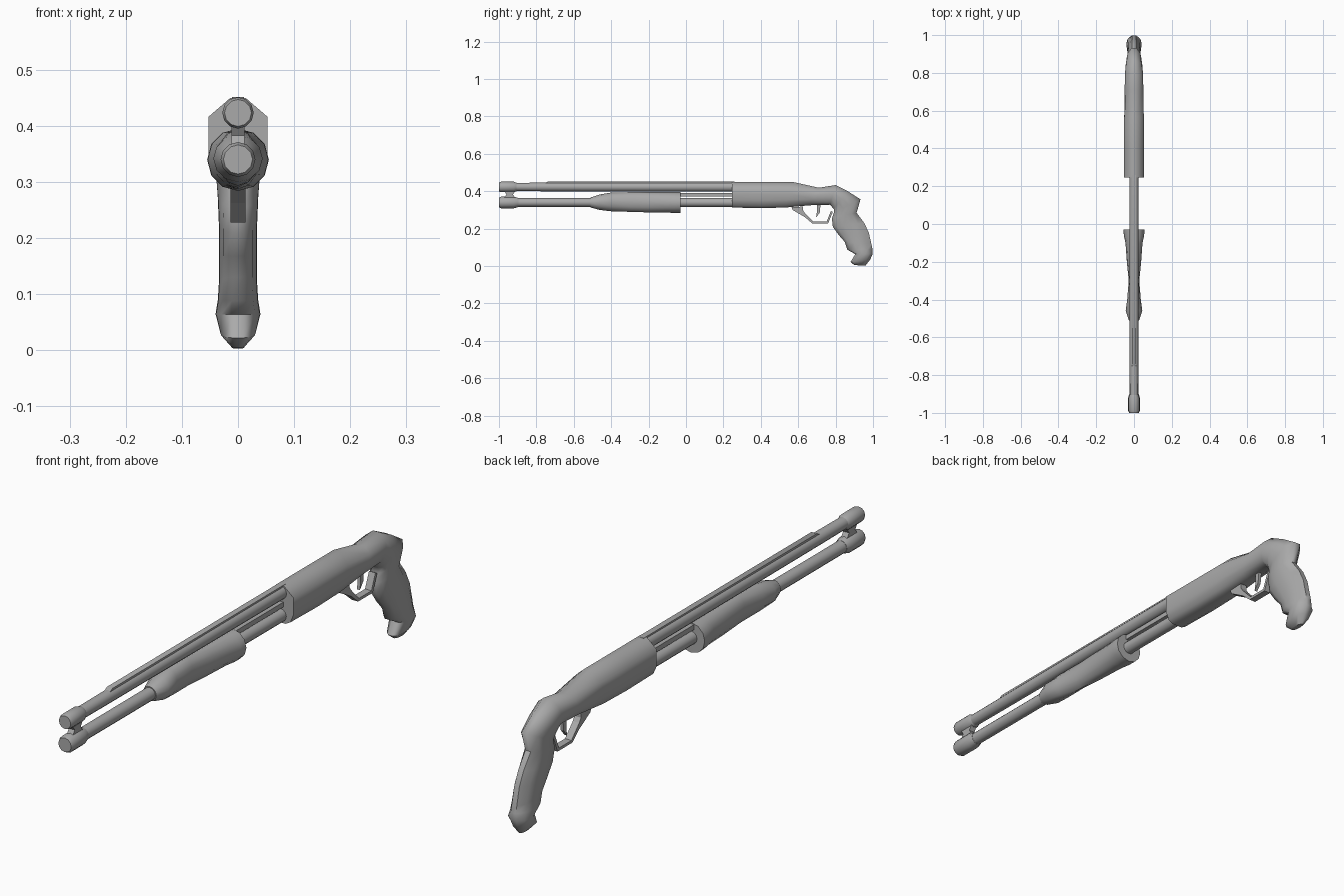
import bpy, bmesh, math
from mathutils import Vector

if "Cube" in bpy.data.objects:
    bpy.data.objects.remove(bpy.data.objects["Cube"])

GREY = (0.4, 0.4, 0.4, 1)
grey = bpy.data.materials.new("plain grey")
grey.use_nodes = True
grey.diffuse_color = GREY
grey.node_tree.nodes["Principled BSDF"].inputs["Base Color"].default_value = GREY


def finish(name, bm, angle=45):
    bmesh.ops.recalc_face_normals(bm, faces=bm.faces)
    mesh = bpy.data.meshes.new(name)
    bm.to_mesh(mesh)
    bm.free()
    mesh.materials.append(grey)
    ob = bpy.data.objects.new(name, mesh)
    bpy.context.collection.objects.link(ob)
    bpy.ops.object.select_all(action='DESELECT')
    ob.select_set(True)
    bpy.context.view_layer.objects.active = ob
    bpy.ops.object.shade_smooth_by_angle(angle=math.radians(angle))
    return ob


def mirrored(half):
    """Complete a right-hand half outline, listed from top to bottom."""
    return half + [(-u, v) for u, v in reversed(half)]


def round_section(n):
    return [(math.sin(t), math.cos(t)) for t in (2 * math.pi * i / n for i in range(n))]


def loft(name, stations, angle=45):
    """Each station: low point (y, z), high point (y, z), half width, section."""
    bm = bmesh.new()
    rings = []
    for low, high, width, section in stations:
        a, b = Vector((0, *low)), Vector((0, *high))
        mid, half = (a + b) / 2, (b - a) / 2
        rings.append([bm.verts.new(mid + half * v + Vector((width * u, 0, 0)))
                      for u, v in section])
    n = len(rings[0])
    for r, s in zip(rings, rings[1:]):
        for i in range(n):
            j = (i + 1) % n
            bm.faces.new((r[i], r[j], s[j], s[i]))
    bm.faces.new(rings[0])
    bm.faces.new(rings[-1])
    return finish(name, bm, angle)


def tube(name, z, profile, sides=12):
    """Turned part along y, profile of (y, radius)."""
    ring = round_section(sides)
    return loft(name, [((y, z - r), (y, z + r), r, ring) for y, r in profile])


def plate(name, outline, half_width):
    """Side outline of (y, z) given thickness across x."""
    bm = bmesh.new()
    face = bm.faces.new([bm.verts.new((-half_width, y, z)) for y, z in outline])
    new = bmesh.ops.extrude_face_region(bm, geom=[face])["geom"]
    bmesh.ops.translate(bm, vec=(2 * half_width, 0, 0),
                        verts=[v for v in new if isinstance(v, bmesh.types.BMVert)])
    return finish(name, bm, 30)


def box(name, y0, y1, z0, z1, half_width):
    return plate(name, [(y0, z0), (y1, z0), (y1, z1), (y0, z1)], half_width)


# Barrel, muzzle ring and top rib
tube("barrel", 0.423, [(-0.93, 0.022), (-0.76, 0.023), (0.27, 0.025)])
tube("muzzle_ring", 0.423, [(-1, 0.024), (-0.99, 0.028), (-0.92, 0.028), (-0.905, 0.022)])
plate("barrel_rib", [(-0.77, 0.435), (0.26, 0.435), (0.26, 0.451), (-0.74, 0.451)], 0.011)

# Magazine tube with its front cap
tube("magazine_tube", 0.34, [(-0.93, 0.023), (0.27, 0.024)])
tube("magazine_cap", 0.34, [(-1, 0.026), (-0.988, 0.031), (-0.92, 0.031), (-0.895, 0.024)])
plate("barrel_clamp", [(-0.975, 0.36), (-0.91, 0.36), (-0.925, 0.383), (-0.91, 0.405),
                       (-0.975, 0.405), (-0.96, 0.383)], 0.012)
box("action_bar", -0.06, 0.27, 0.372, 0.39, 0.012)

# Sliding fore-end, pinched along its sides
ring = round_section(12)
pump = [(-0.51, 0.313, 0.367, 0.027), (-0.46, 0.3, 0.383, 0.044),
        (-0.4, 0.293, 0.393, 0.036), (-0.3, 0.29, 0.395, 0.028),
        (-0.2, 0.287, 0.395, 0.038), (-0.1, 0.286, 0.395, 0.045),
        (-0.06, 0.284, 0.395, 0.054), (-0.03, 0.284, 0.395, 0.055)]
loft("fore_end", [((y, lo), (y, hi), w, ring) for y, lo, hi, w in pump])

# Receiver flowing into the pistol grip
boxy = mirrored([(0.25, 1), (1, 0.5), (1, 0.1), (1, -0.4), (0.75, -0.85), (0.4, -1)])
soft = mirrored([(0.3, 1), (0.85, 0.6), (1, 0.15), (0.97, -0.3), (0.75, -0.75), (0.3, -1)])
loft("receiver_and_grip", [
    ((0.245, 0.313), (0.245, 0.45), 0.053, boxy),
    ((0.4, 0.31), (0.4, 0.45), 0.053, boxy),
    ((0.53, 0.313), (0.57, 0.45), 0.052, boxy),
    ((0.66, 0.325), (0.71, 0.419), 0.05, soft),
    ((0.77, 0.328), (0.8, 0.433), 0.048, soft),
    ((0.79, 0.305), (0.865, 0.4), 0.045, soft),
    ((0.79, 0.285), (0.933, 0.357), 0.04, soft),
    ((0.78, 0.255), (0.912, 0.285), 0.036, soft),
    ((0.785, 0.21), (0.953, 0.23), 0.034, soft),
    ((0.815, 0.168), (0.977, 0.18), 0.034, soft),
    ((0.848, 0.13), (0.992, 0.115), 0.034, soft),
    ((0.862, 0.088), (0.997, 0.09), 0.036, soft),
    ((0.905, 0.064), (0.998, 0.065), 0.04, soft),
    ((0.88, 0.022), (0.985, 0.035), 0.031, soft),
    ((0.9, 0.005), (0.96, 0.003), 0.01, soft)], 50)

# Trigger guard: front gusset, lower strap and trigger
plate("guard_gusset", [(0.565, 0.315), (0.57, 0.3), (0.635, 0.262), (0.65, 0.262),
                       (0.625, 0.3), (0.625, 0.318)], 0.013)
plate("guard_strap", [(0.62, 0.275), (0.675, 0.228), (0.76, 0.228), (0.785, 0.29),
                      (0.775, 0.295), (0.752, 0.238), (0.68, 0.238), (0.635, 0.285)], 0.013)
plate("trigger", [(0.7, 0.335), (0.72, 0.335), (0.715, 0.285), (0.695, 0.26),
                  (0.7, 0.29)], 0.006)
